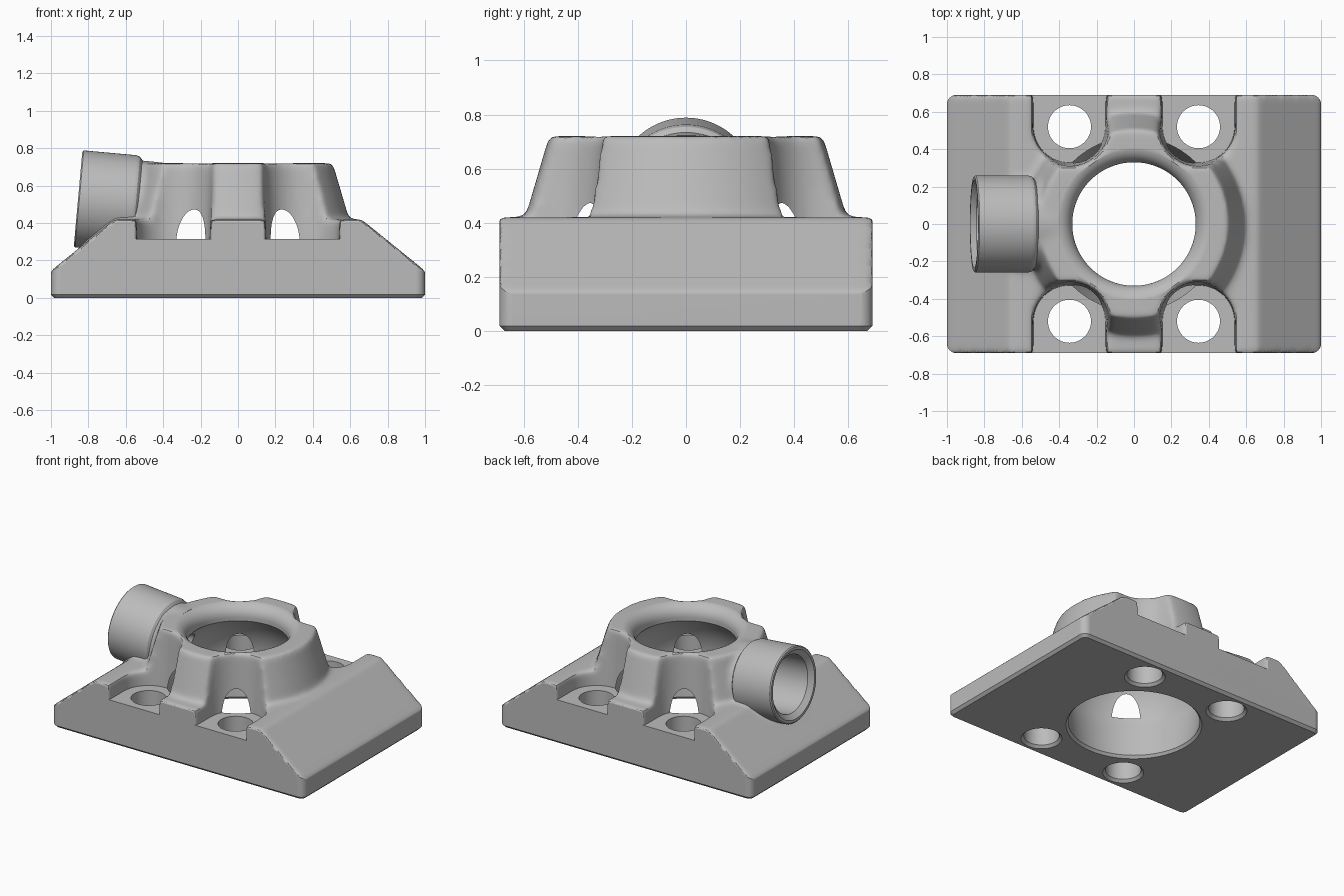
import bpy, bmesh, math
from mathutils import Matrix, Vector

if "Cube" in bpy.data.objects:
    bpy.data.objects.remove(bpy.data.objects["Cube"], do_unlink=True)


def make(name, bm):
    """Turn a bmesh into a scene object."""
    bmesh.ops.recalc_face_normals(bm, faces=bm.faces[:])
    mesh = bpy.data.meshes.new(name)
    bm.to_mesh(mesh)
    bm.free()
    obj = bpy.data.objects.new(name, mesh)
    bpy.context.collection.objects.link(obj)
    return obj


def loft(name, rings, matrix=Matrix()):
    """Skin a list of equal point rings and cap both ends."""
    bm = bmesh.new()
    loops = [[bm.verts.new(matrix @ Vector(p)) for p in ring] for ring in rings]
    n = len(loops[0])
    for low, high in zip(loops, loops[1:]):
        for i in range(n):
            j = (i + 1) % n
            bm.faces.new((low[i], low[j], high[j], high[i]))
    bm.faces.new(loops[0])
    bm.faces.new(loops[-1])
    return make(name, bm)


def lathe(name, profile, matrix=Matrix(), sides=96):
    """Revolve (radius, height) points around the local z axis."""
    turn = [math.tau * i / sides for i in range(sides)]
    return loft(name, [[(r * math.cos(a), r * math.sin(a), z) for a in turn]
                       for r, z in profile], matrix)


def apply(obj, kind, **settings):
    mod = obj.modifiers.new(kind, kind)
    for key, value in settings.items():
        setattr(mod, key, value)
    bpy.context.view_layer.objects.active = obj
    bpy.ops.object.modifier_apply(modifier=mod.name)


def boolean(obj, other, operation):
    apply(obj, 'BOOLEAN', object=other, operation=operation, solver='EXACT')
    bpy.data.objects.remove(other, do_unlink=True)


def block(name, low, high):
    bm = bmesh.new()
    size = Vector(high) - Vector(low)
    mid = (Vector(high) + Vector(low)) / 2
    bmesh.ops.create_cube(bm, size=1,
                          matrix=Matrix.Translation(mid) @ Matrix.Diagonal(size).to_4x4())
    return make(name, bm)


HOLE_X, HOLE_Y, SHELF = 0.345, 0.52, 0.315
corners = [(sx, sy) for sx in (-1, 1) for sy in (-1, 1)]

# Frame of the slightly tilted side socket, z pointing into the body
inward = Vector((1, 0, -0.09)).normalized()
socket_frame = (Matrix.Translation((-0.855, 0, 0.53))
                @ inward.to_track_quat('Z', 'Y').to_matrix().to_4x4())

# Base with sloping shoulders
shoulder = [(1.006, 0.14), (0.66, 0.42)]
section = ([(-1.006, -0.1), (1.006, -0.1)] + shoulder
           + [(-x, z) for x, z in reversed(shoulder)])
body = loft("ball_socket_housing", [[(x, y, z) for x, z in section] for y in (-0.696, 0.696)])

# Conical hub and the root of the side socket
boolean(body, lathe("hub", [(0.63, 0.3), (0.507, 0.72)]), 'UNION')
boolean(body, lathe("socket_root", [(0.235, 0.05), (0.235, 0.42)], socket_frame), 'UNION')


def pocket(sx, sy):
    """Tapered U-shaped pocket, open towards the outside edge."""
    arc = [math.pi + math.pi * i / 24 for i in range(25)]
    rings = []
    for r, z in ((0.193, 0.2), (0.193, SHELF), (0.218, 0.8)):
        outline = [(r * math.cos(a), r * math.sin(a)) for a in arc] + [(r, 0.4), (-r, 0.4)]
        rings.append([(sx * (HOLE_X + x), sy * (HOLE_Y + y), z) for x, y in outline])
    return loft("pocket", rings)


for sx, sy in corners:
    boolean(body, pocket(sx, sy), 'DIFFERENCE')

# Round every edge like a cast part
apply(body, 'REMESH', mode='VOXEL', voxel_size=0.016)
apply(body, 'SMOOTH', factor=0.5, iterations=14)

# Crisp shelf and socket sleeve
shelf = block("shelf", (-0.6, -0.75, -0.05), (0.6, 0.75, SHELF))
sleeve = lathe("sleeve", [(0.253, 0), (0.26, 0.007), (0.26, 0.29), (0.253, 0.31),
                          (0.235, 0.325), (0.2, 0.33)], socket_frame)
boolean(shelf, sleeve, 'UNION')
boolean(body, shelf, 'UNION')

# Trim to a rounded footprint with a chamfered bottom edge
trim = block("trim", (-1, -0.69, 0), (1, 0.69, 1))
bm = bmesh.new()
bm.from_mesh(trim.data)
upright = [e for e in bm.edges if abs(e.verts[0].co.z - e.verts[1].co.z) > 0.5]
bmesh.ops.bevel(bm, geom=upright, offset=0.05, segments=6, profile=0.5, affect='EDGES')
bottom = [e for e in bm.edges if all(v.co.z < 0.001 for v in e.verts)]
bmesh.ops.bevel(bm, geom=bottom, offset=0.018, segments=1, affect='EDGES')
bm.to_mesh(trim.data)
bm.free()
boolean(body, trim, 'INTERSECT')

# Ball cavity: straight skirt, spherical seat, rounded lip
RADIUS = 0.467
seat = [(RADIUS * math.cos(a), 0.278 + RADIUS * math.sin(a))
        for a in (math.radians(45 * i / 12) for i in range(13))]
lip = [(0.42 - 0.09 * math.cos(a), 0.632 + 0.09 * math.sin(a))
       for a in (math.radians(80 * i / 10) for i in range(11))]
cutter = lathe("cavity", [(0.44, -0.05), (0.44, 0), (0.425, 0.018), (0.45, 0.2)]
               + seat + lip + [(0.415, 0.85)], sides=128)

# Socket bore with a small passage into the cavity
boolean(cutter, lathe("bore", [(0.235, -0.05), (0.235, 0), (0.2, 0.03), (0.2, 0.36),
                               (0.075, 0.36), (0.075, 0.55)], socket_frame), 'UNION')

# Screw holes with chamfered lower rims
for sx, sy in corners:
    place = Matrix.Translation((sx * HOLE_X, sy * HOLE_Y, 0))
    hole = lathe("screw_hole", [(0.133, -0.05), (0.133, 0), (0.115, 0.018), (0.115, 0.5)],
                 place, 48)
    boolean(cutter, hole, 'UNION')
boolean(body, cutter, 'DIFFERENCE')

# Single grey finish
grey = bpy.data.materials.new("plain_grey")
grey.use_nodes = True
colour = (0.5, 0.5, 0.5, 1)
grey.diffuse_color = colour
grey.node_tree.nodes["Principled BSDF"].inputs["Base Color"].default_value = colour
body.data.materials.clear()
body.data.materials.append(grey)

# Smooth shading with sharp machined edges
bpy.ops.object.select_all(action='DESELECT')
body.select_set(True)
bpy.context.view_layer.objects.active = body
bpy.ops.object.shade_smooth_by_angle(angle=math.radians(30))
weighted = body.modifiers.new("weighted_normals", 'WEIGHTED_NORMAL')
weighted.keep_sharp = True
